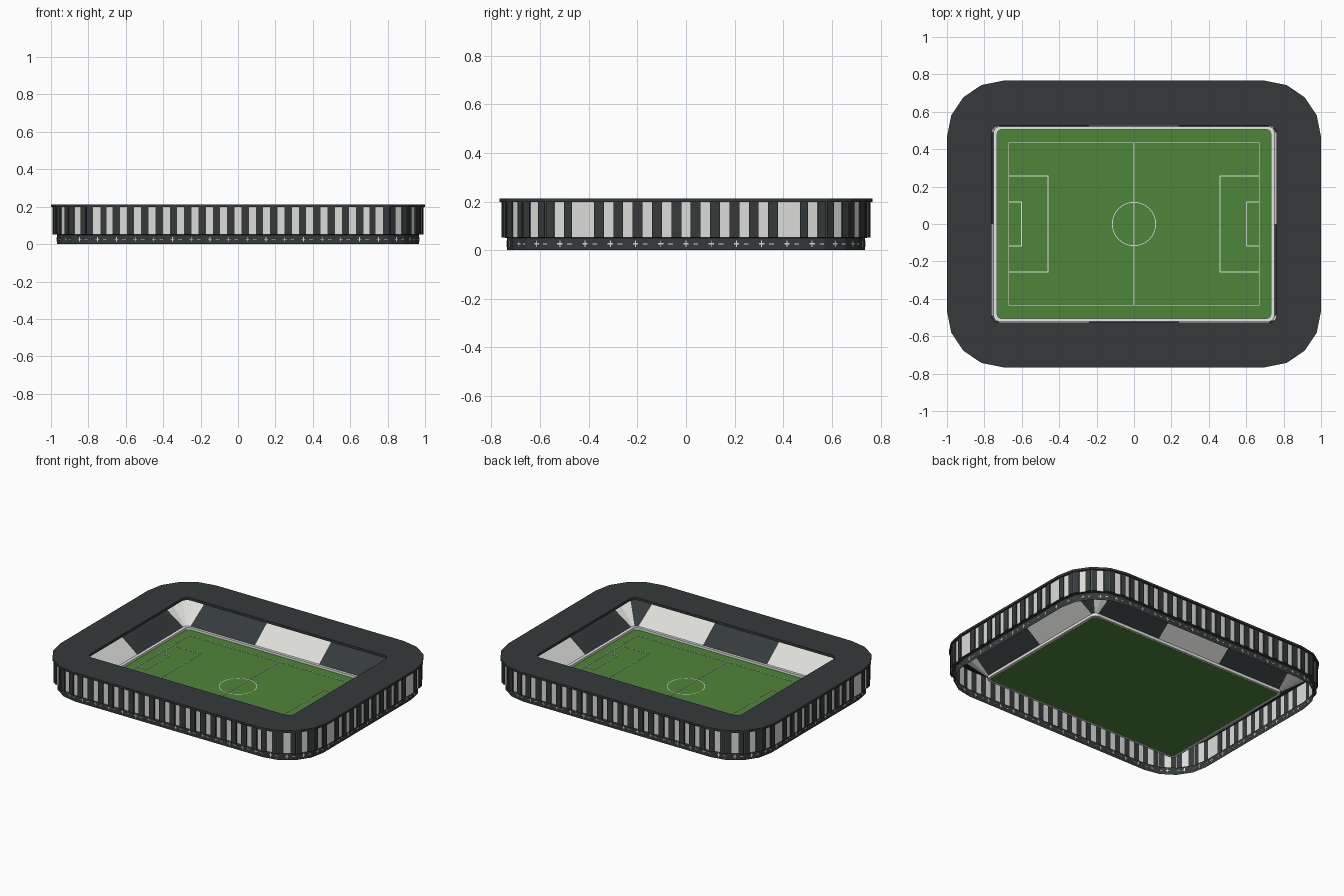
import bpy, bmesh, math
from mathutils import Vector

if "Cube" in bpy.data.objects:
    bpy.data.objects.remove(bpy.data.objects["Cube"])


def material(name, rgb):
    m = bpy.data.materials.new(name)
    m.diffuse_color = (*rgb, 1)
    m.use_nodes = True
    m.node_tree.nodes["Principled BSDF"].inputs["Base Color"].default_value = m.diffuse_color
    return m


DARK = material("charcoal", (0.035, 0.042, 0.042))
LIGHT = material("light grey", (0.72, 0.72, 0.70))
WHITE = material("white", (0.95, 0.95, 0.95))
GREEN = material("grass green", (0.076, 0.235, 0.042))


def finish(name, bm, mats, recalc=True):
    if recalc:
        bmesh.ops.recalc_face_normals(bm, faces=bm.faces[:])
    me = bpy.data.meshes.new(name)
    bm.to_mesh(me)
    bm.free()
    for m in mats:
        me.materials.append(m)
    ob = bpy.data.objects.new(name, me)
    bpy.context.collection.objects.link(ob)
    return ob


def outline(hx, hy, r, splits=((), (), (), ())):
    """Rounded rectangle, counter-clockwise from the right end of the +x+y corner.
    splits: extra points on the back, left, front and right sides."""
    pts = []
    signs = [(1, 1), (-1, 1), (-1, -1), (1, -1)]
    for c, (sx, sy) in enumerate(signs):
        for k in range(5):
            a = math.radians(90 * c + 22.5 * k)
            pts.append((sx * (hx - r) + r * math.cos(a), sy * (hy - r) + r * math.sin(a)))
        for s in splits[c]:
            pts.append([(s, hy), (-hx, s), (s, -hy), (hx, s)][c])
    return pts


def loft(bm, rings, closed=False):
    """Skin a list of (points, z) rings; returns faces ring by ring."""
    loops = [[bm.verts.new((x, y, z)) for x, y in pts] for pts, z in rings]
    if closed:
        loops.append(loops[0])
    faces = []
    for a, b in zip(loops, loops[1:]):
        for i in range(len(a)):
            j = (i + 1) % len(a)
            faces.append(bm.faces.new((a[i], a[j], b[j], b[i])))
    return faces


def ring_object(name, rings, mat, closed=False):
    bm = bmesh.new()
    loft(bm, rings, closed)
    return finish(name, bm, [mat])


def box(bm, mid, along, out, length, depth, height):
    """Box around mid, with its length along one direction and depth along another."""
    vs = []
    for dz in (-height / 2, height / 2):
        for a, o in ((-1, -1), (1, -1), (1, 1), (-1, 1)):
            p = mid + along * (a * length / 2) + out * (o * depth / 2)
            vs.append(bm.verts.new((p.x, p.y, p.z + dz)))
    for f in ((3, 2, 1, 0), (4, 5, 6, 7), (0, 1, 5, 4), (1, 2, 6, 5), (2, 3, 7, 6), (3, 0, 4, 7)):
        bm.faces.new([vs[i] for i in f])


def edges(pts):
    """Midpoint, direction, outward normal and length of each outline edge."""
    for p, q in zip(pts, pts[1:] + pts[:1]):
        p, q = Vector((*p, 0)), Vector((*q, 0))
        d = (q - p).normalized()
        yield (p + q) / 2, d, Vector((d.y, -d.x, 0)), (q - p).length


# Roof canopy ring
roof_out, roof_in = outline(1.0, 0.766, 0.3), outline(0.762, 0.527, 0.04)
ring_object("roof", [(roof_out, 0.198), (roof_out, 0.213), (roof_in, 0.213), (roof_in, 0.196)],
            DARK, closed=True)

# Outer wall with protruding dark panels
wall = outline(0.986, 0.752, 0.286)
base = outline(0.968, 0.735, 0.268)
ring_object("outer_wall", [(wall, 0.052), (wall, 0.199)], LIGHT)
ring_object("wall_ledge", [(wall, 0.052), (base, 0.05)], DARK)
bm = bmesh.new()
for mid, d, n, length in edges(wall):
    if length > 0.5:
        period = 0.0766 if length > 1.2 else 0.0796
        count = int(length / period / 2)
        spots = [s * (k + 0.5) * period for k in range(count) for s in (-1, 1)]
    else:
        period = length / 1.5
        spots = [-period / 2, period / 2]
    for s in spots:
        w = period * (0.51 if length > 0.5 else 0.45)
        box(bm, mid + d * s + n * 0.003 + Vector((0, 0, 0.125)), d, n, w, 0.008, 0.148)
finish("wall_panels", bm, [DARK])

# Recessed ground floor with cross-shaped window bars on both faces
ring_object("base_wall", [(base, 0.0), (base, 0.05)], DARK)
bm = bmesh.new()
for mid, d, n, length in edges(base):
    count = max(1, round(length / 0.1))
    for k in range(count):
        s = ((k + 0.5) / count - 0.5) * length
        c = mid + d * s + Vector((0, 0, 0.026))
        box(bm, c, d, n, 0.004, 0.004, 0.026)
        box(bm, c, d, n, 0.022, 0.003, 0.005)
        box(bm, c + d * 0.04, d, n, 0.02, 0.003, 0.004)
finish("base_window_bars", bm, [LIGHT])

# Sloping stands in alternating blocks, loop order: corner, back, corner, left, ...
splits = ((0.24, -0.24), (0.0,), (-0.24, 0.24), (0.0,))
bm = bmesh.new()
faces = loft(bm, [(outline(0.752, 0.521, 0.03, splits), 0.022),
                  (outline(0.965, 0.732, 0.26, splits), 0.188)])
blocks = "0011" "010" "1111" "01" "0000" "101" "0011" "01"
for f, b in zip(faces, blocks):
    f.material_index = int(b)
    if f.normal.z < 0:
        f.normal_flip()
finish("stands", bm, [DARK, LIGHT])

# White kerb around the field
kerb_out, kerb_in = outline(0.752, 0.522, 0.035), outline(0.732, 0.505, 0.025)
ring_object("field_kerb", [(kerb_out, 0.004), (kerb_out, 0.025), (kerb_in, 0.025), (kerb_in, 0.004)],
            WHITE, closed=True)

# Grass field
bm = bmesh.new()
field = outline(0.734, 0.507, 0.025)
rings = loft(bm, [(field, 0.003), (field, 0.009)])
bm.verts.ensure_lookup_table()
n = len(field)
bm.faces.new(bm.verts[:n])
bm.faces.new(bm.verts[n:])
finish("field", bm, [GREEN])

# Field markings
bm = bmesh.new()
X, Y = Vector((1, 0, 0)), Vector((0, 1, 0))
W, Z, H = 0.004, 0.0098, 0.002


def line(x0, y0, x1, y1):
    horizontal = abs(x1 - x0) > abs(y1 - y0)
    mid = Vector(((x0 + x1) / 2, (y0 + y1) / 2, Z))
    box(bm, mid, X if horizontal else Y, Y if horizontal else X,
        abs(x1 - x0) + abs(y1 - y0) + W, W, H)


line(0, -0.435, 0, 0.435)
for s in (-1, 1):
    line(-0.67, s * 0.435, 0.67, s * 0.435)
    line(s * 0.67, -0.435, s * 0.67, 0.435)
    for depth, half in ((0.46, 0.257), (0.602, 0.118)):
        line(s * depth, -half, s * depth, half)
        for t in (-1, 1):
            line(s * depth, t * half, s * 0.67, t * half)
circle = [[(r * math.cos(math.tau * k / 32), r * math.sin(math.tau * k / 32)) for k in range(32)]
          for r in (0.114, 0.118)]
loft(bm, [(circle[0], Z + H / 2), (circle[1], Z + H / 2)])
finish("field_markings", bm, [WHITE])
